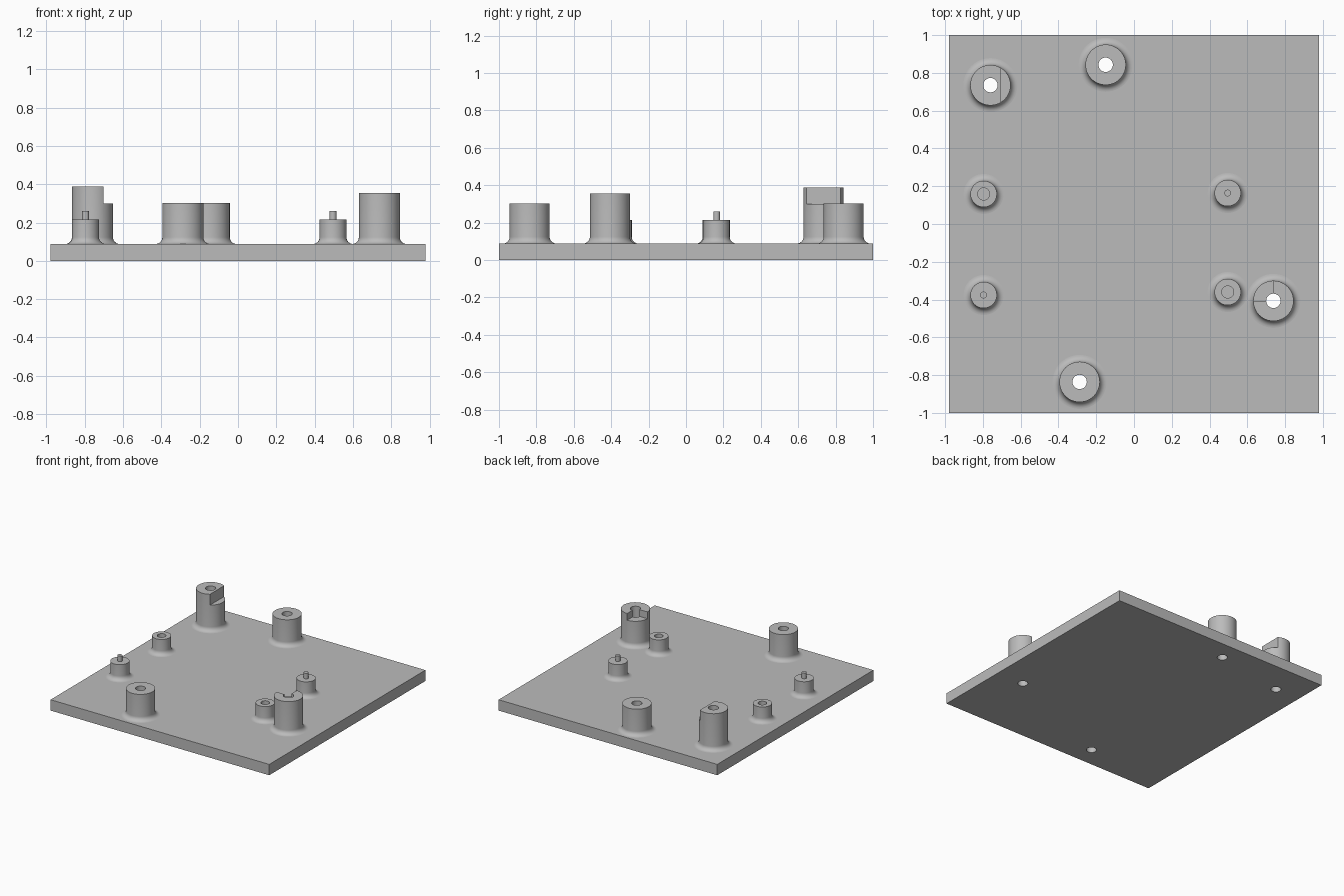
import bpy
import math
from math import pi, sin, cos

if "Cube" in bpy.data.objects:
    bpy.data.objects.remove(bpy.data.objects["Cube"], do_unlink=True)

PLATE_TOP = 0.088
SIDES = 48
FILLET = 0.036
BOSS_R, BORE_R = 0.107, 0.038
POST_R, SOCKET_R, PIN_R = 0.07, 0.032, 0.018
POST_TOP, PIN_TOP, SOCKET_FLOOR = 0.215, 0.26, 0.13
STEP_Z = 0.30

grey = bpy.data.materials.new("plain grey")
grey.use_nodes = True
grey.diffuse_color = (0.5, 0.5, 0.5, 1)
grey.node_tree.nodes["Principled BSDF"].inputs["Base Color"].default_value = (0.5, 0.5, 0.5, 1)


def activate(obj):
    bpy.ops.object.select_all(action="DESELECT")
    obj.select_set(True)
    bpy.context.view_layer.objects.active = obj


def box(name, low, high):
    bpy.ops.mesh.primitive_cube_add(size=1, location=[(a + b) / 2 for a, b in zip(low, high)])
    obj = bpy.context.object
    obj.name = name
    obj.scale = [b - a for a, b in zip(low, high)]
    bpy.ops.object.transform_apply(location=True, rotation=False, scale=True)
    obj.data.materials.append(grey)
    return obj


def lathe(name, x, y, profile, closed):
    """Spin an (r, z) profile, listed from the bottom outside upwards and in."""
    verts, faces, rings = [], [], []
    for r, z in profile:
        start = len(verts)
        if r == 0:
            verts.append((x, y, z))
            rings.append([start] * SIDES)
            continue
        for i in range(SIDES):
            a = 2 * pi * i / SIDES
            verts.append((x + r * cos(a), y + r * sin(a), z))
        rings.append(list(range(start, start + SIDES)))
    pairs = list(zip(rings, rings[1:]))
    if closed:
        pairs.append((rings[-1], rings[0]))
    for low, high in pairs:
        for i in range(SIDES):
            j = (i + 1) % SIDES
            quad = [low[i], low[j], high[j], high[i]]
            faces.append(list(dict.fromkeys(quad)))
    if not closed:
        faces.append(rings[0][::-1])
    mesh = bpy.data.meshes.new(name)
    mesh.from_pydata(verts, [], faces)
    mesh.materials.append(grey)
    obj = bpy.data.objects.new(name, mesh)
    bpy.context.collection.objects.link(obj)
    return obj


def flared_side(radius, top):
    """Concave fillet off the plate, then a straight wall up to the rim."""
    steps = 8
    arc = [(radius + FILLET * (1 - sin(a)), PLATE_TOP + FILLET * (1 - cos(a)))
           for a in [pi / 2 * i / steps for i in range(steps + 1)]]
    return arc + [(radius, top)]


def cut(obj, cutter):
    activate(obj)
    mod = obj.modifiers.new("cut", "BOOLEAN")
    mod.operation = "DIFFERENCE"
    mod.solver = "EXACT"
    mod.object = cutter
    bpy.ops.object.modifier_apply(modifier=mod.name)
    bpy.data.objects.remove(cutter, do_unlink=True)


def shade(obj):
    activate(obj)
    bpy.ops.object.shade_smooth_by_angle(angle=math.radians(30))


# Base plate
plate = box("base_plate", (-0.98, -1, 0), (0.98, 1, PLATE_TOP))

# Screw bosses with bores running through the plate
bosses = {
    "back_right_boss": (-0.76, 0.735, 0.388),
    "back_boss": (-0.15, 0.843, 0.303),
    "left_boss": (0.738, -0.407, 0.355),
    "front_boss": (-0.288, -0.836, 0.303),
}
parts = {}
for name, (x, y, top) in bosses.items():
    profile = flared_side(BOSS_R, top) + [(BORE_R, top), (BORE_R, PLATE_TOP)]
    parts[name] = lathe(name, x, y, profile, closed=True)
    bore = lathe("bore_cutter", x, y, [(BORE_R, -0.1), (BORE_R, 0.2), (0, 0.2)], closed=False)
    cut(plate, bore)

# Side step on the tallest boss
x, y, top = bosses["back_right_boss"]
cut(parts["back_right_boss"],
    box("step_cutter", (x + 0.057, y - 0.2, STEP_Z), (x + 0.2, y + 0.2, top + 0.1)))

# Quarter notch on the left boss
x, y, top = bosses["left_boss"]
cut(parts["left_boss"],
    box("notch_cutter", (x - 0.2, y, STEP_Z), (x, y + 0.2, top + 0.1)))

# Small posts: two with pins, two with blind sockets
pin_tip = [(PIN_R, POST_TOP), (PIN_R, PIN_TOP), (0, PIN_TOP)]
socket = [(SOCKET_R, POST_TOP), (SOCKET_R, SOCKET_FLOOR), (0, SOCKET_FLOOR)]
posts = {
    "back_right_socket_post": (-0.796, 0.159, socket),
    "front_right_pin_post": (-0.796, -0.376, pin_tip),
    "back_left_pin_post": (0.496, 0.164, pin_tip),
    "front_left_socket_post": (0.496, -0.36, socket),
}
for name, (x, y, end) in posts.items():
    parts[name] = lathe(name, x, y, flared_side(POST_R, POST_TOP) + end, closed=False)

for obj in [plate, *parts.values()]:
    shade(obj)
